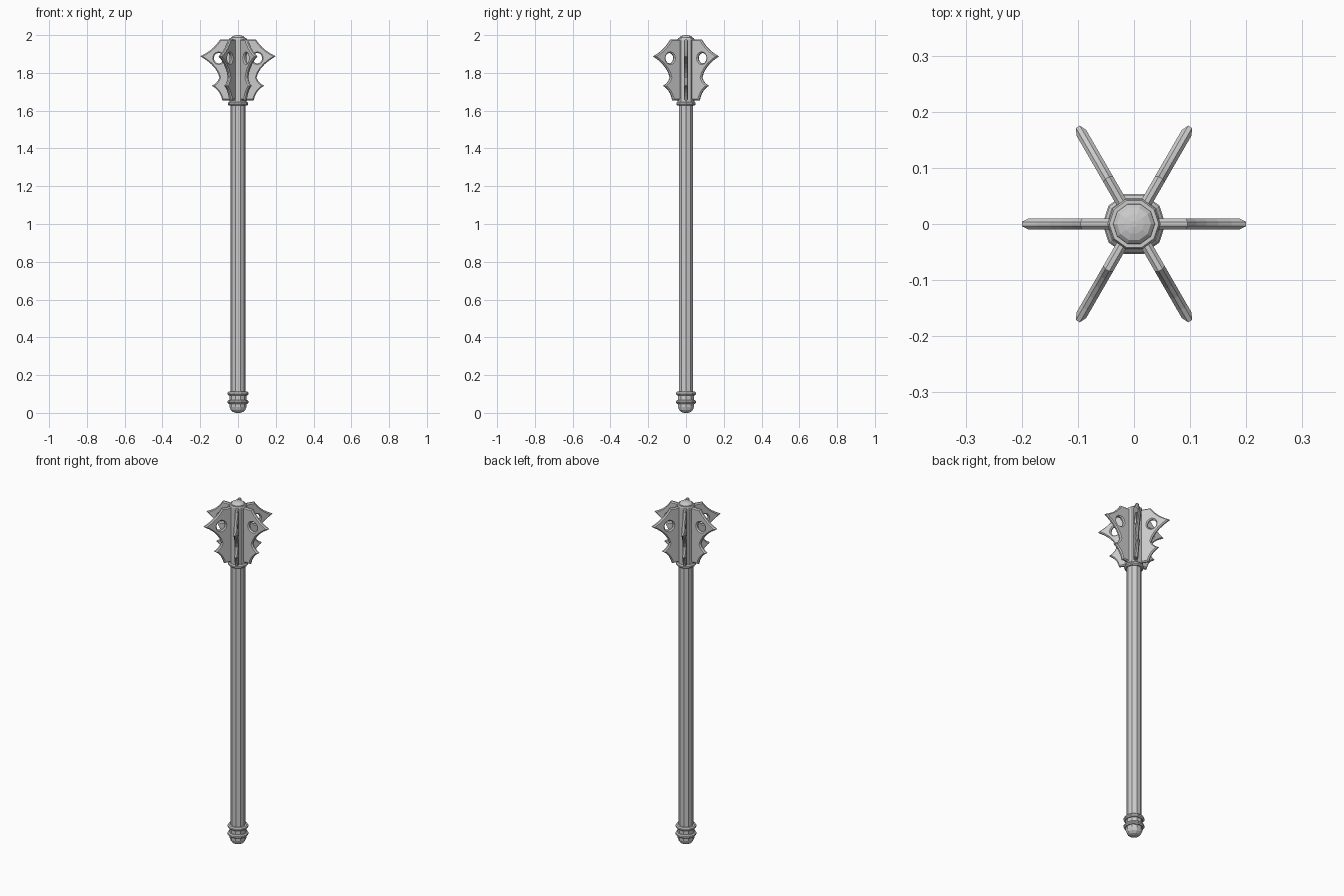
import bpy, bmesh
from math import sin, cos, pi, radians
from mathutils import Matrix

if "Cube" in bpy.data.objects:
    bpy.data.objects.remove(bpy.data.objects["Cube"])

SIDES = 10


def lathe(name, profile, smooth=False):
    """Revolve (radius, height) points round z; both ends are closed."""
    bm = bmesh.new()
    rings = [[bm.verts.new((r * cos(2 * pi * i / SIDES), r * sin(2 * pi * i / SIDES), z))
              for i in range(SIDES)] for r, z in profile]
    for a, b in zip(rings, rings[1:]):
        for i in range(SIDES):
            j = (i + 1) % SIDES
            bm.faces.new((a[i], a[j], b[j], b[i]))
    bm.faces.new(rings[0][::-1])
    bm.faces.new(rings[-1])
    for f in bm.faces:
        f.smooth = smooth
    me = bpy.data.meshes.new(name)
    bm.to_mesh(me)
    bm.free()
    ob = bpy.data.objects.new(name, me)
    bpy.context.collection.objects.link(ob)
    return ob


def ring(name, z, inner, outer, half):
    lathe(name, [(inner, z - half), (outer - 0.006, z - half), (outer, z - half * 0.4),
                 (outer, z + half * 0.4), (outer - 0.006, z + half), (inner, z + half)])


def arc(a, c, b, n=5):
    """Points of a quadratic curve from a towards b, leaving out b."""
    return [tuple((1 - t) ** 2 * p + 2 * t * (1 - t) * q + t * t * s
                  for p, q, s in zip(a, c, b)) for t in [i / n for i in range(n)]]


# Shaft and its fittings
lathe("shaft", [(0.04, 0.05), (0.04, 1.66)])
lathe("pommel", [(0.012, 0.0), (0.027, 0.005), (0.038, 0.015), (0.044, 0.03), (0.044, 0.05),
                 (0.044, 0.11)])
ring("lower_pommel_ring", 0.058, 0.04, 0.056, 0.010)
ring("upper_pommel_ring", 0.102, 0.04, 0.056, 0.010)
ring("head_collar", 1.637, 0.035, 0.054, 0.010)
lathe("collar_seat", [(0.046, 1.64), (0.046, 1.66)])

# Head core with a domed cap
lathe("head_core", [(0.047, 1.65), (0.047, 1.978), (0.044, 1.984)])
lathe("head_cap", [(0.038, 1.975), (0.037, 1.987), (0.030, 1.994), (0.018, 1.998), (0.006, 2.0)])

# Flange outline (radius, height) with concave edges, plus a round hole
top, tip, notch = (0.095, 1.977), (0.20, 1.888), (0.098, 1.775)
barb, foot = (0.138, 1.732), (0.083, 1.655)
outline = ([(0.02, 1.655), (0.02, 1.977)] + arc(top, (0.132, 1.918), tip)
           + arc(tip, (0.112, 1.838), notch) + arc(notch, (0.108, 1.745), barb, 3)
           + arc(barb, (0.094, 1.708), foot) + [foot])
hole = [(0.102 + 0.026 * cos(2 * pi * i / 12), 1.878 + 0.028 * sin(2 * pi * i / 12))
        for i in range(12)]

curve = bpy.data.curves.new("flange_outline", 'CURVE')
curve.dimensions = '2D'
curve.fill_mode = 'BOTH'
curve.extrude = 0.004
curve.bevel_depth = 0.006
curve.bevel_resolution = 0
curve.offset = -0.006
for pts in (outline, hole[::-1]):
    sp = curve.splines.new('POLY')
    sp.points.add(len(pts) - 1)
    for p, (x, y) in zip(sp.points, pts):
        p.co = (x, y, 0, 1)
    sp.use_cyclic_u = True
helper = bpy.data.objects.new("flange_helper", curve)
bpy.context.collection.objects.link(helper)
bpy.context.view_layer.update()
flange = bpy.data.meshes.new_from_object(
    helper.evaluated_get(bpy.context.evaluated_depsgraph_get()))
bpy.data.objects.remove(helper)
flange.transform(Matrix.Rotation(radians(90), 4, 'X'))
for p in flange.polygons:
    p.use_smooth = False

# Six flanges round the core
for i in range(6):
    ob = bpy.data.objects.new(f"flange_{i + 1}", flange)
    ob.rotation_euler.z = radians(60 * i)
    bpy.context.collection.objects.link(ob)
